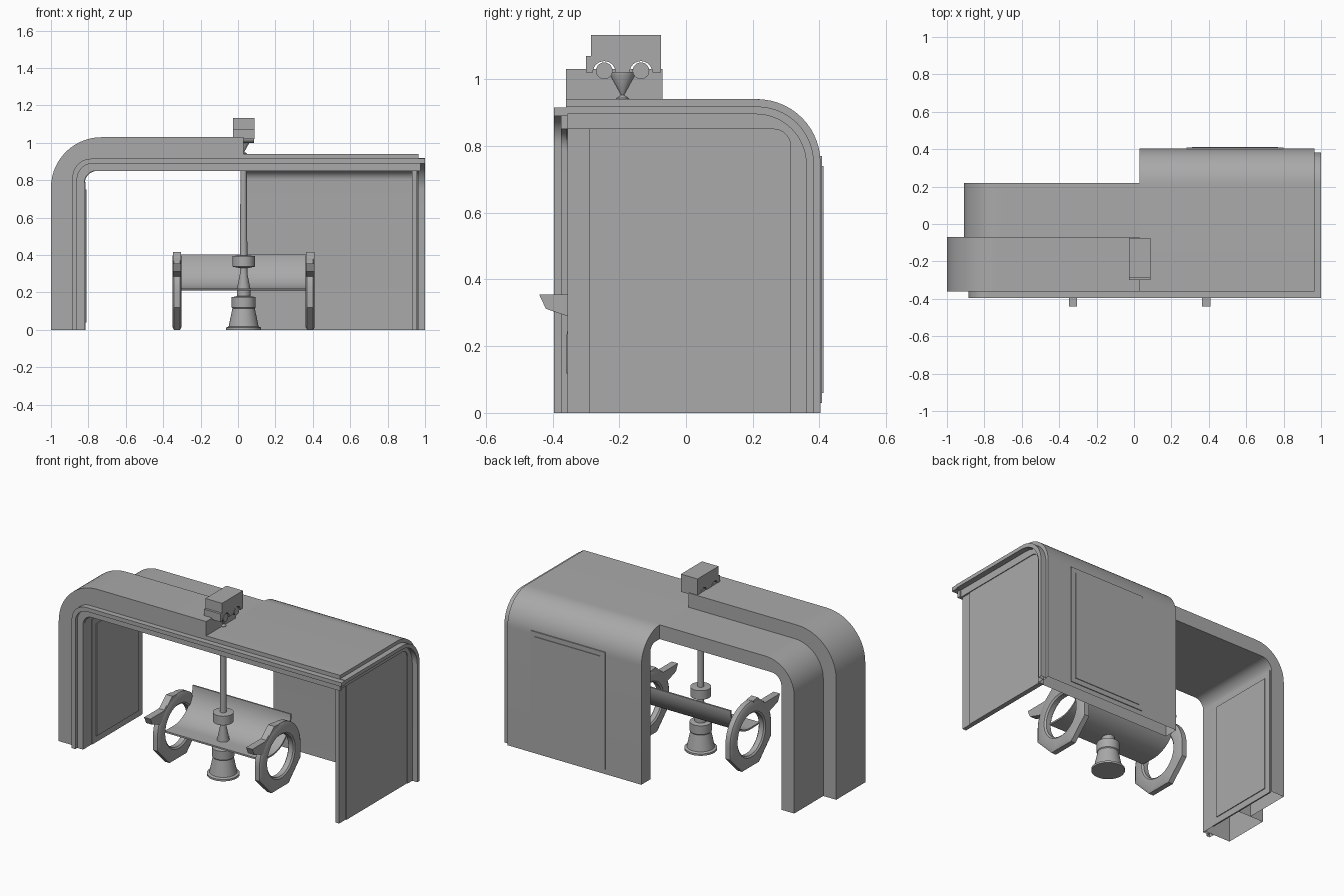
import bpy, bmesh
from math import sin, cos, pi, radians
from mathutils import Vector

if "Cube" in bpy.data.objects:
    bpy.data.objects.remove(bpy.data.objects["Cube"], do_unlink=True)

grey = bpy.data.materials.new("plain_grey")
grey.use_nodes = True
grey.diffuse_color = (0.4, 0.4, 0.4, 1)
grey.node_tree.nodes["Principled BSDF"].inputs["Base Color"].default_value = (0.4, 0.4, 0.4, 1)


def finish(name, bm, smooth=True, open_foot=False):
    bmesh.ops.recalc_face_normals(bm, faces=bm.faces)
    if open_foot:
        foot = [f for f in bm.faces if all(v.co.z < 0.001 for v in f.verts)]
        bmesh.ops.delete(bm, geom=foot, context='FACES')
    mesh = bpy.data.meshes.new(name)
    bm.to_mesh(mesh)
    bm.free()
    ob = bpy.data.objects.new(name, mesh)
    bpy.context.collection.objects.link(ob)
    mesh.materials.append(grey)
    if smooth:
        bpy.ops.object.select_all(action='DESELECT')
        ob.select_set(True)
        bpy.context.view_layer.objects.active = ob
        bpy.ops.object.shade_smooth_by_angle(angle=radians(30))
    return ob


def place(u, v, w, axis):
    """Profile point (u, v) at depth w along the extrusion axis."""
    return Vector((w, u, v)) if axis == 'X' else Vector((u, w, v))


def extrude(name, points, lo, hi, axis, open_foot=False):
    bm = bmesh.new()
    face = bm.faces.new([bm.verts.new(place(u, v, lo, axis)) for u, v in points])
    new = bmesh.ops.extrude_face_region(bm, geom=[face])["geom"]
    move = place(0, 0, hi - lo, axis)
    bmesh.ops.translate(bm, vec=move, verts=[g for g in new if isinstance(g, bmesh.types.BMVert)])
    return finish(name, bm, open_foot=open_foot)


def box(name, lo, hi):
    bm = bmesh.new()
    bmesh.ops.create_cube(bm, size=1)
    lo, hi = Vector(lo), Vector(hi)
    for v in bm.verts:
        v.co = (lo + hi) / 2 + v.co * (hi - lo)
    return finish(name, bm, False)


def bend(side, top, end, r, steps=14):
    """Wall rising at u = side, rounding over to a roof that runs to u = end."""
    s = 1 if end > side else -1
    arc = [(side + s * r * (1 - cos(a)), top - r + r * sin(a))
           for a in (pi / 2 * i / steps for i in range(steps + 1))]
    return [(side, 0)] + arc + [(end, top)]


def band(name, outer, inner, lo, hi, axis):
    return extrude(name, outer + inner[::-1], lo, hi, axis, True)


# Left half of the shelter: tall front arch and lower rear arch
opening = bend(-0.82, 0.85, 0.03, 0.07)
band("front_arch", bend(-1, 1.03, 0.03, 0.27), opening, -0.36, -0.07, 'Y')
band("rear_arch", bend(-0.91, 0.94, 0.03, 0.20), opening, -0.07, 0.22, 'Y')

# Right half: roof rolling down into the back wall
band("roof_and_back_wall", bend(0.403, 0.94, -0.36, 0.19), bend(0.313, 0.85, -0.36, 0.05),
     0.03, 0.965, 'X')

# Stepped trim along the front edge
for i, (inset, depth) in enumerate(((0, -0.395), (0.025, -0.375))):
    band("front_trim_%d" % i, bend(-0.885 + inset, 0.915 - inset, 1 - inset, 0.10 - inset),
         bend(-0.86 + inset * 1.6, 0.89 - inset * 1.6, 1 - inset, 0.085 - inset), depth, -0.355, 'Y')

# Raised trim around the right end
band("end_trim", bend(0.383, 0.918, -0.36, 0.17), bend(0.36, 0.895, -0.36, 0.15), 0.96, 1.0, 'X')

# Right side wall and thin wall panels
box("side_wall", (0.93, -0.355, 0), (0.955, 0.32, 0.87))
box("side_panel", (0.95, -0.29, 0), (0.96, 0.313, 0.85))
box("left_inner_panel", (-0.825, -0.29, 0), (-0.816, 0.21, 0.79))
box("left_panel_plate", (-0.82, -0.25, 0.04), (-0.811, 0.17, 0.75))
box("back_panel", (0.28, 0.40, 0.03), (0.80, 0.408, 0.77))
box("back_panel_plate", (0.31, 0.40, 0.06), (0.77, 0.412, 0.74))


# Bench supports: round at the top, faceted at the foot, with a round hole
def support(name, x0, x1, yc=-0.155, zc=0.205, radius=0.205, n=48):
    k = pi / 4
    bm = bmesh.new()
    rings = []
    for x, inward in ((x0, 0.008), (x1, -0.008)):
        for r, shift in ((radius - 0.014, 0), (radius, inward), (0.14, 0), (0.13, inward)):
            ring = []
            for i in range(n):
                a = 2 * pi * i / n
                facet = 1 / cos((a + k / 2) % k - k / 2) if a > pi and r > 0.15 else 1
                ring.append(bm.verts.new((x + shift, yc + r * facet * cos(a), zc + r * facet * sin(a))))
            rings.append(ring)
    order = [rings[i] for i in (3, 2, 0, 1, 5, 4, 6, 7, 3)]
    for p, q in zip(order, order[1:]):
        for i in range(n):
            j = (i + 1) % n
            bm.faces.new((p[i], p[j], q[j], q[i]))
    return finish(name, bm)


arm = [(-0.44, 0.355), (-0.29, 0.355), (-0.22, 0.415), (-0.17, 0.41), (-0.25, 0.32),
       (-0.34, 0.285), (-0.42, 0.312)]
for side, x in (("right", -0.326), ("left", 0.386)):
    support(side + "_bench_support", x - 0.024, x + 0.024)
    extrude(side + "_armrest", arm, x - 0.022, x + 0.022, 'X')


# Curved bench seat: a level front lip sweeping up into a back
def seat_curve(r):
    arc = [radians(-90 + 88 * i / 18) for i in range(19)]
    return [(-0.29, 0.412 - r)] + [(-0.2 + r * cos(a), 0.41 + r * sin(a)) for a in arc]


band("bench_seat", seat_curve(0.2), seat_curve(0.19), -0.31, 0.375, 'X')


# Pole with its bell foot, cup and roof funnel
def lathe(name, profile, x, y, steps=32):
    bm = bmesh.new()
    verts = [bm.verts.new((x + r, y, z)) for r, z in profile]
    edges = [bm.edges.new(p) for p in zip(verts, verts[1:])]
    bmesh.ops.spin(bm, geom=verts + edges, cent=(x, y, 0), axis=(0, 0, 1),
                   angle=2 * pi, steps=steps)
    bmesh.ops.remove_doubles(bm, verts=bm.verts, dist=0.0005)
    return finish(name, bm)


px, py = 0.03, -0.19
lathe("pole_foot", [(0, 0), (0.094, 0), (0.094, 0.012), (0.08, 0.018), (0.06, 0.115),
                    (0.064, 0.12), (0.064, 0.175), (0.036, 0.18), (0.036, 0.22),
                    (0.02, 0.30), (0.02, 0.33), (0.06, 0.338), (0.06, 0.395),
                    (0.02, 0.398), (0.016, 0.94), (0, 0.94)], px, py)
lathe("roof_funnel", [(0, 0.935), (0.018, 0.935), (0.018, 0.943), (0.004, 0.952),
                      (0.036, 1.01), (0.036, 1.022), (0, 1.022)], px, py)


# Small van on the roof, with wheel arches cut through
def arch(y, r=0.034, steps=12):
    return [(y - r * cos(a), 1.02 + r * sin(a)) for a in (pi * i / steps for i in range(steps + 1))]


wheels = (-0.245, -0.135)
body = [(-0.30, 1.02)] + arch(wheels[0]) + arch(wheels[1])
body += [(-0.075, 1.02), (-0.075, 1.132), (-0.285, 1.132), (-0.285, 1.07), (-0.30, 1.07)]
extrude("van_body", body, -0.028, 0.088, 'X')
for i, y in enumerate(wheels):
    disc = [(y + 0.025 * cos(2 * pi * k / 24), 1.025 + 0.025 * sin(2 * pi * k / 24)) for k in range(24)]
    extrude("van_wheels_%d" % i, disc, -0.026, 0.086, 'X')
